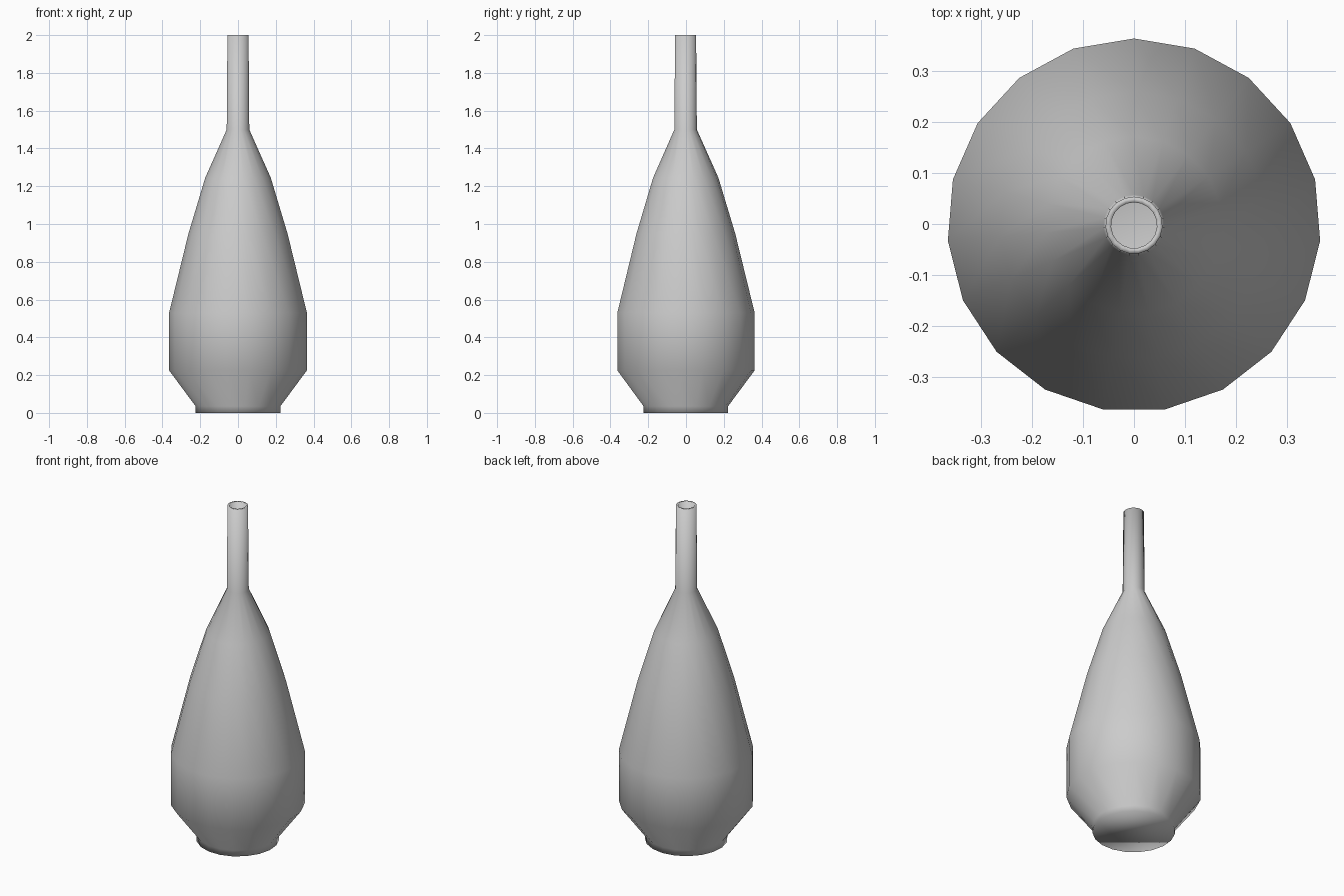
import bpy, bmesh, math

if "Cube" in bpy.data.objects:
    bpy.data.objects.remove(bpy.data.objects["Cube"])

SIDES = 19
# outer profile from foot to lip, then back down the inside (radius, height)
outer = [(0.225, 0.0), (0.225, 0.035), (0.366, 0.225), (0.366, 0.53),
         (0.263, 0.95), (0.174, 1.245), (0.06, 1.5), (0.056, 2.0)]
inner = [(0.045, 2.0), (0.046, 1.5), (0.16, 1.24), (0.248, 0.95),
         (0.35, 0.53), (0.35, 0.23), (0.21, 0.045)]

bm = bmesh.new()


def ring(r, z):
    # one corner points to +y; small shift keeps the odd-sided body centred
    return [bm.verts.new((r * math.sin(2 * math.pi * i / SIDES),
                          r * math.cos(2 * math.pi * i / SIDES) - 0.0025, z))
            for i in range(SIDES)]


# lathe the walls
rings = [ring(r, z) for r, z in outer + inner]
for a, b in zip(rings, rings[1:]):
    for i in range(SIDES):
        j = (i + 1) % SIDES
        bm.faces.new((a[i], a[j], b[j], b[i]))

# underside and inner floor
bm.faces.new(rings[0])
bm.faces.new(rings[-1])
bmesh.ops.recalc_face_normals(bm, faces=bm.faces)
for f in bm.faces:
    f.smooth = True

mesh = bpy.data.meshes.new("vase_body")
bm.to_mesh(mesh)
bm.free()
vase = bpy.data.objects.new("vase_body", mesh)
bpy.context.collection.objects.link(vase)
